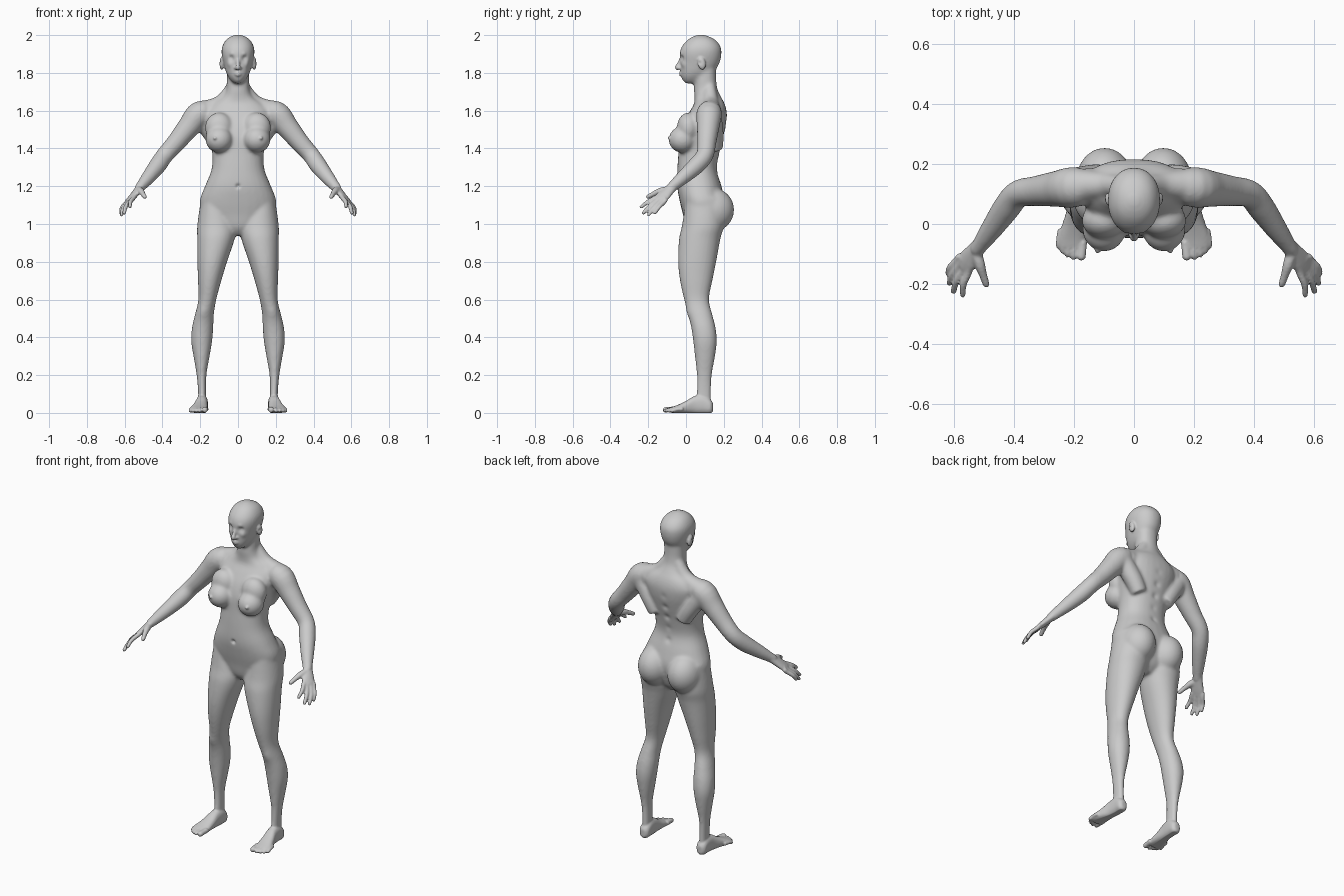
import bpy, bmesh, math
from mathutils import Vector, Matrix


def spline(rows, steps):
    """Catmull-Rom through rows of equal-length tuples."""
    out = []
    for i in range(len(rows) - 1):
        a, b, c, d = (rows[max(0, min(len(rows) - 1, i + k))] for k in (-1, 0, 1, 2))
        for s in range(steps):
            t = s / steps
            out.append([0.5 * (2*q + (r-p)*t + (2*p-5*q+4*r-w)*t*t + (3*q-p-3*r+w)*t**3)
                        for p, q, r, w in zip(a, b, c, d)])
    return out + [list(rows[-1])]


def tube(bm, rows, mirror=True, axis=None, side=(1, 0, 0), n=28, steps=4, power=2.0):
    """Closed loft through rows of (x, y, z, radius_u, radius_v)."""
    rows = spline(rows, steps)
    pts = [Vector(r[:3]) for r in rows]
    for flip in ((1, -1) if mirror else (1,)):
        rings = []
        for i, r in enumerate(rows):
            t = Vector(axis) if axis else (pts[min(i+1, len(pts)-1)] - pts[max(i-1, 0)]).normalized()
            u = Vector(side)
            u = (u - t * u.dot(t)).normalized()
            v = t.cross(u)
            ring = []
            for k in range(n):
                c, s = math.cos(2*math.pi*k/n), math.sin(2*math.pi*k/n)
                c = math.copysign(abs(c) ** (2/power), c)
                s = math.copysign(abs(s) ** (2/power), s)
                p = pts[i] + u * c * max(r[3], .002) + v * s * max(r[4], .002)
                ring.append(bm.verts.new((p.x * flip, p.y, p.z)))
            rings.append(ring)
        for a, b in zip(rings, rings[1:]):
            for k in range(n):
                bm.faces.new((a[k], a[(k+1) % n], b[(k+1) % n], b[k]))
        bm.faces.new(rings[0])
        bm.faces.new(rings[-1])


def limb(bm, rows, **kw):
    tube(bm, [(x, y, z, r, r) for x, y, z, r in rows], **kw)


def column(bm, rows, **kw):
    """Vertical loft from (z, x_min, x_max, y_front, y_back)."""
    tube(bm, [((a+b)/2, (f+k)/2, z, (b-a)/2, (k-f)/2) for z, a, b, f, k in rows],
         axis=(0, 0, 1), **kw)


def ball(bm, c, r, tilt=0):
    for flip in (1, -1):
        m = (Matrix.Translation((c[0]*flip, c[1], c[2])) @ Matrix.Rotation(tilt, 4, 'X')
             @ Matrix.Diagonal((*r, 1)))
        bmesh.ops.create_uvsphere(bm, u_segments=28, v_segments=18, radius=1, matrix=m)


def fuse(ob, bm, voxel, iterations):
    """Merge all overlapping parts into one smooth skin."""
    bmesh.ops.recalc_face_normals(bm, faces=bm.faces)
    bm.to_mesh(ob.data)
    bm.free()
    rm = ob.modifiers.new("merge", 'REMESH')
    rm.mode, rm.voxel_size, rm.use_smooth_shade = 'VOXEL', voxel, True
    sm = ob.modifiers.new("soften", 'SMOOTH')
    sm.factor, sm.iterations = 0.5, iterations
    bpy.context.view_layer.update()
    ev = ob.evaluated_get(bpy.context.evaluated_depsgraph_get())
    mesh = bpy.data.meshes.new_from_object(ev)
    ob.modifiers.clear()
    ob.data = mesh


body = bpy.data.objects.new("body", bpy.data.meshes.new("body"))
bpy.context.collection.objects.link(body)
bm = bmesh.new()

# Torso and neck
torso = [(.94, .03, .03, .13), (.98, .11, .0, .17), (1.05, .185, -.016, .195),
         (1.12, .203, -.033, .205), (1.2, .175, -.047, .188), (1.29, .14, -.046, .165),
         (1.38, .137, -.04, .178), (1.46, .152, -.035, .198), (1.53, .17, -.015, .213),
         (1.59, .175, .016, .216), (1.635, .14, .042, .205), (1.67, .085, .045, .187),
         (1.71, .062, .042, .168), (1.76, .06, .045, .16), (1.83, .06, .05, .16)]
column(bm, [(z, -w, w, f, b) for z, w, f, b in torso], mirror=False, power=2.25)
# Trapezius, shoulder and side back muscles
limb(bm, [(.03, .125, 1.73, .03), (.09, .13, 1.64, .043), (.19, .13, 1.595, .055)])
limb(bm, [(.09, .15, 1.4, .045), (.13, .15, 1.47, .05), (.19, .135, 1.56, .055)])
# Chest
ball(bm, (.1, -.018, 1.447), (.072, .074, .07))
ball(bm, (.1, .012, 1.51), (.075, .06, .08))
# Seat
ball(bm, (.098, .142, 1.075), (.096, .113, .115))
# Legs
column(bm, [(1.14, .06, .195, 0, .19), (1.0, .012, .215, -.02, .2), (.92, .018, .216, -.037, .182),
            (.8, .058, .215, -.042, .16), (.7, .088, .212, -.032, .14), (.6, .115, .21, -.01, .122),
            (.52, .128, .228, .012, .14), (.45, .131, .244, .028, .157), (.38, .137, .248, .038, .163),
            (.3, .15, .236, .047, .154), (.2, .167, .219, .057, .137), (.1, .169, .211, .055, .134),
            (.03, .167, .213, .05, .135)], power=2.1)
# Arms
limb(bm, [(.11, .13, 1.59, .055), (.2, .123, 1.585, .068), (.26, .117, 1.515, .06),
          (.325, .11, 1.435, .051), (.387, .1, 1.365, .046), (.425, .055, 1.31, .046),
          (.472, -.012, 1.25, .038), (.515, -.072, 1.198, .028), (.53, -.09, 1.18, .026)])
# Head
skull = [(1.744, .016, .0, .05), (1.755, .032, -.014, .08), (1.78, .052, -.027, .12),
         (1.81, .066, -.03, .15), (1.85, .077, -.031, .177), (1.9, .087, -.034, .188),
         (1.94, .084, -.022, .183), (1.975, .064, .008, .155), (1.994, .036, .04, .118),
         (2.003, .006, .07, .086)]
column(bm, [(z, -w, w, f, b) for z, w, f, b in skull], mirror=False, power=2.15)
fuse(body, bm, .008, 9)

bm = bmesh.new()
bm.from_mesh(body.data)
# Palms
across = (.04, .045, -.028)
tube(bm, [(.508, -.064, 1.206, .027, .023), (.53, -.09, 1.178, .03, .02),
          (.555, -.122, 1.147, .038, .017), (.573, -.143, 1.125, .037, .013)], side=across)
# Fingers, index to little
for base, tip in (((.552, -.16, 1.14), (.571, -.243, 1.085)), ((.566, -.15, 1.128), (.603, -.231, 1.052)),
                  ((.58, -.135, 1.12), (.617, -.203, 1.042)), ((.59, -.12, 1.113), (.621, -.169, 1.053))):
    b, t = Vector(base), Vector(tip)
    limb(bm, [(*(b.lerp(t, f) + Vector((.008, 0, .005)) * math.sin(math.pi * max(f, 0))), r)
              for f, r in ((-.3, .012), (0, .0125), (.5, .0115), (.92, .0095), (1, .005))], n=14)
# Thumbs
limb(bm, [(.53, -.085, 1.182, .019), (.516, -.132, 1.175, .018), (.504, -.17, 1.16, .0135),
          (.493, -.203, 1.143, .011), (.491, -.21, 1.139, .005)], n=16)
# Feet: heel to ball
tube(bm, [(.19, .143, .03, .014, .022), (.19, .128, .034, .029, .038), (.19, .09, .045, .031, .05),
          (.193, .045, .042, .032, .047), (.2, 0, .03, .039, .033), (.207, -.045, .02, .046, .022),
          (.208, -.078, .015, .043, .015)], axis=(0, -1, 0), power=2.4)
# Toes
for x, y, r in ((.176, -.122, .0145), (.202, -.12, .0105), (.221, -.112, .0105),
                (.238, -.1, .01), (.252, -.082, .01)):
    limb(bm, [(x - .006, y + .065, .02, r), (x - .002, y + .03, .018, r), (x, y + .01, r + .001, r),
              (x, y, r, r * .5)], n=14)
# Nose, lips and ears
limb(bm, [(0, -.022, 1.885, .008), (0, -.037, 1.85, .01), (0, -.046, 1.83, .013),
          (0, -.038, 1.82, .01)], mirror=False, n=16)
ball(bm, (.011, -.033, 1.826), (.009, .012, .008))
for z in (1.789, 1.801):
    limb(bm, [(-.022, -.02, 1.795, .003), (0, -.03, z, .0075), (.022, -.02, 1.795, .003)],
         mirror=False, side=(0, 0, 1), n=12)
ball(bm, (.086, .083, 1.85), (.012, .021, .034), .2)
# Chest tips
ball(bm, (.122, -.086, 1.455), (.009, .013, .009))
fuse(body, bm, .0056, 2)

# Soft surface detail: (centre, radius, push), mirrored in x
DETAILS = [((.034, -.022, 1.878), .015, (0, .013, 0)),       # eye sockets
           ((.034, -.016, 1.876), .008, (0, -.008, 0)),      # eyelids
           ((.034, -.028, 1.9), .012, (0, -.004, 0)),        # brows
           ((.046, -.012, 1.845), .017, (.002, -.005, 0)),   # cheekbones
           ((.1, .07, 1.853), .01, (-.007, 0, 0)),           # ear hollows
           ((0, -.047, 1.2), .011, (0, .012, 0)),            # navel
           ((.19, 0, .53), .035, (0, -.006, 0))]             # kneecaps
DETAILS += [((0, .18 + .02 * k / 5, 1.26 + .07 * k), .018, (0, -.007, 0)) for k in range(5)]  # spine
for v in body.data.vertices:
    p = Vector((abs(v.co.x), v.co.y, v.co.z))
    sx = 1 if v.co.x >= 0 else -1
    for c, r, d in DETAILS:
        if abs(p.z - c[2]) < 2.5 * r:
            q = (p - Vector(c)).length_squared
            if q < 9 * r * r:
                g = math.exp(-q / (r * r))
                v.co += Vector((d[0] * sx, d[1], d[2])) * g
    v.co.z = max(v.co.z, 0.0)  # flat soles

bpy.context.view_layer.objects.active = body
body.select_set(True)
bpy.ops.object.shade_smooth()
